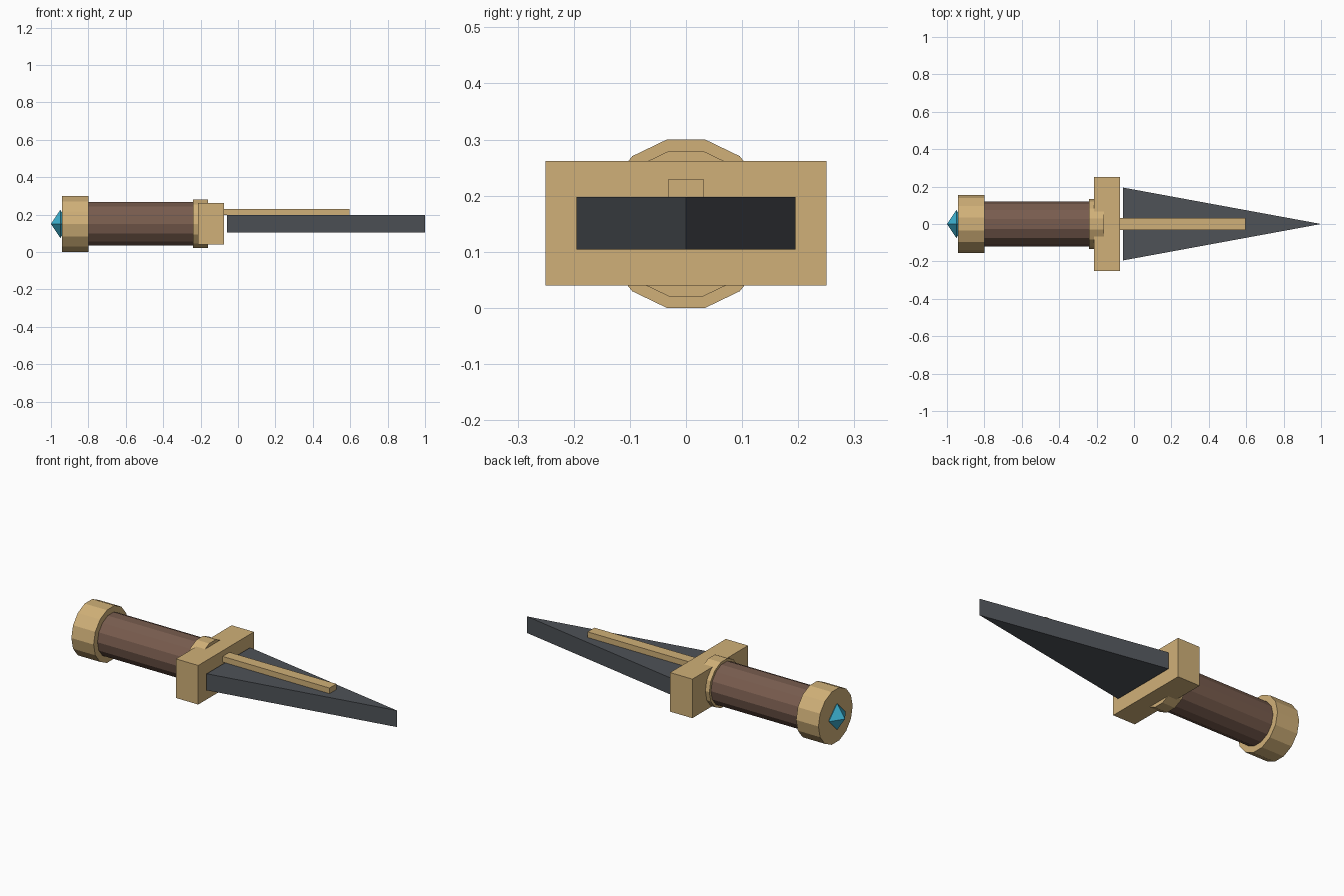
import bpy, bmesh, math
from mathutils import Matrix

if "Cube" in bpy.data.objects:
    bpy.data.objects.remove(bpy.data.objects["Cube"])

MID = 0.15  # height of the long axis


def material(name, rgb):
    m = bpy.data.materials.new(name)
    lin = [((c / 255 + 0.055) / 1.055) ** 2.4 for c in rgb]
    m.diffuse_color = (*lin, 1)
    m.use_nodes = True
    m.node_tree.nodes["Principled BSDF"].inputs["Base Color"].default_value = m.diffuse_color
    return m


gold = material("gold", (208, 176, 120))
brown = material("brown_leather", (120, 92, 78))
steel = material("dark_steel", (78, 82, 87))
blue = material("blue_gem", (62, 180, 212))


def finish(name, bm, mat):
    bmesh.ops.recalc_face_normals(bm, faces=bm.faces)
    me = bpy.data.meshes.new(name)
    bm.to_mesh(me)
    bm.free()
    me.materials.append(mat)
    ob = bpy.data.objects.new(name, me)
    bpy.context.collection.objects.link(ob)
    return ob


def box(name, x, y, z, mat):
    bm = bmesh.new()
    size = Matrix.Diagonal((x[1] - x[0], y[1] - y[0], z[1] - z[0], 1))
    centre = Matrix.Translation((sum(x) / 2, sum(y) / 2, sum(z) / 2))
    bmesh.ops.create_cube(bm, size=1, matrix=centre @ size)
    return finish(name, bm, mat)


def prism(name, profile, axis_vec, place, mat):
    """Extrude a closed profile along axis_vec; place maps 2D to 3D."""
    bm = bmesh.new()
    face = bm.faces.new([bm.verts.new(place(*p)) for p in profile])
    ext = bmesh.ops.extrude_face_region(bm, geom=[face], use_keep_orig=True)
    verts = [g for g in ext["geom"] if isinstance(g, bmesh.types.BMVert)]
    bmesh.ops.translate(bm, verts=verts, vec=axis_vec)
    return finish(name, bm, mat)


def rod(name, x0, x1, half_height, mat, sides=14):
    """Faceted cylinder along x with a flat facet on top."""
    r = half_height / math.cos(math.pi / sides)
    angles = [(2 * k + 1) * math.pi / sides for k in range(sides)]
    ring = [(r * math.sin(a), MID + r * math.cos(a)) for a in angles]
    return prism(name, ring, (x1 - x0, 0, 0), lambda y, z: (x0, y, z), mat)


# Handle
rod("pommel", -0.94, -0.80, 0.15, gold)
rod("grip", -0.82, -0.20, 0.116, brown)
rod("collar", -0.24, -0.16, 0.13, gold)

# Cross guard
box("guard", (-0.215, -0.075), (-0.25, 0.25), (0.04, 0.262), gold)

# Wedge blade and the raised rib on it
prism("blade", [(-0.06, -0.195), (1.0, 0), (-0.06, 0.195)], (0, 0, 0.094),
      lambda x, y: (x, y, 0.104), steel)
box("blade_rib", (-0.08, 0.597), (-0.031, 0.031), (0.198, 0.23), gold)

# Octahedral gem set in the pommel
bm = bmesh.new()
tips = [bm.verts.new((x, 0, MID)) for x in (-1.0, -0.90)]
belt = [bm.verts.new((-0.95, 0.075 * math.cos(a), MID + 0.075 * math.sin(a)))
        for a in (k * math.pi / 2 for k in range(4))]
for k in range(4):
    for tip in tips:
        bm.faces.new((tip, belt[k], belt[(k + 1) % 4]))
finish("pommel_gem", bm, blue)
